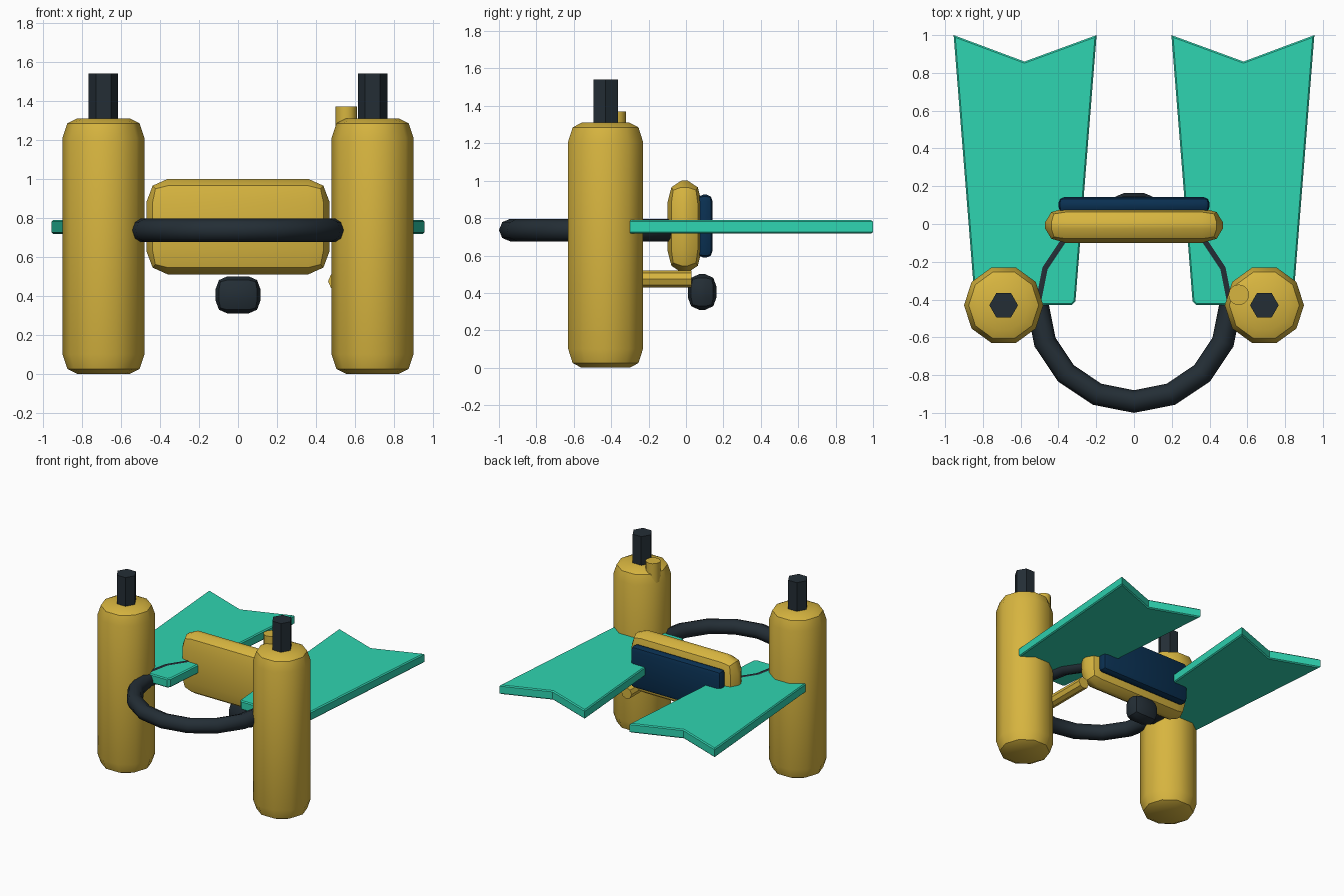
import bpy, bmesh
from math import cos, sin, pi, radians
from mathutils import Matrix

default = bpy.data.objects.get("Cube")
if default:
    bpy.data.objects.remove(default, do_unlink=True)


def material(name, rgb):
    m = bpy.data.materials.new(name)
    m.use_nodes = True
    m.diffuse_color = (*rgb, 1)
    m.node_tree.nodes["Principled BSDF"].inputs["Base Color"].default_value = (*rgb, 1)
    return m


yellow = material("golden yellow", (0.68, 0.46, 0.05))
rubber = material("dark rubber", (0.017, 0.027, 0.036))
teal = material("teal", (0.028, 0.66, 0.44))
glass = material("deep blue glass", (0.003, 0.03, 0.085))


def finish(bm, name, mat, angle=40):
    """Turn a bmesh into a shaded object."""
    bmesh.ops.recalc_face_normals(bm, faces=bm.faces)
    mesh = bpy.data.meshes.new(name)
    bm.to_mesh(mesh)
    bm.free()
    ob = bpy.data.objects.new(name, mesh)
    bpy.context.collection.objects.link(ob)
    mesh.materials.append(mat)
    bpy.ops.object.select_all(action='DESELECT')
    ob.select_set(True)
    bpy.context.view_layer.objects.active = ob
    bpy.ops.object.shade_smooth_by_angle(angle=radians(angle))
    return ob


def lathe(name, mat, profile, sides, place):
    """Turned solid from (radius, height) pairs, capped at both ends."""
    bm = bmesh.new()
    rings = [[bm.verts.new((r * cos(2 * pi * i / sides), r * sin(2 * pi * i / sides), z))
              for i in range(sides)] for r, z in profile]
    for low, high in zip(rings, rings[1:]):
        for i in range(sides):
            j = (i + 1) % sides
            bm.faces.new((low[i], low[j], high[j], high[i]))
    bm.faces.new(rings[0])
    bm.faces.new(rings[-1])
    bm.transform(place)
    return finish(bm, name, mat)


def rounded_box(name, mat, low, high, radii):
    """Box whose edges are rounded by a separate radius along each axis."""
    size = [(b - a) / r for a, b, r in zip(low, high, radii)]
    centre = [(a + b) / 2 for a, b in zip(low, high)]
    bm = bmesh.new()
    bmesh.ops.create_cube(bm, size=1, matrix=Matrix.Diagonal((*size, 1)))
    bmesh.ops.bevel(bm, geom=bm.edges[:], offset=1, offset_type='OFFSET',
                    segments=2, profile=0.5, affect='EDGES')
    bm.transform(Matrix.Translation(centre) @ Matrix.Diagonal((*radii, 1)))
    return finish(bm, name, mat)


def fin(name, side):
    """Flat swim fin with a notched tip."""
    outline = [(0.33, -0.43), (0.825, -0.43), (0.843, -0.41), (0.955, 1.0),
               (0.58, 0.86), (0.198, 1.0), (0.31, -0.41)]
    bm = bmesh.new()
    base = bm.faces.new([bm.verts.new((side * x, y, 0.717)) for x, y in outline])
    top = bmesh.ops.extrude_face_region(bm, geom=[base])
    bmesh.ops.translate(bm, vec=(0, 0, 0.073),
                        verts=[v for v in top["geom"] if isinstance(v, bmesh.types.BMVert)])
    rims = [e for e in bm.edges if abs(e.verts[0].co.z - e.verts[1].co.z) < 0.01]
    bmesh.ops.recalc_face_normals(bm, faces=bm.faces)
    bmesh.ops.bevel(bm, geom=rims, offset=0.008, segments=1, affect='EDGES')
    return finish(bm, name, teal, 30)


# Tanks, valves and fins, one set on each side
tank_profile = [(0.135, 0), (0.185, 0.025), (0.21, 0.1),
                (0.21, 1.21), (0.185, 1.285), (0.135, 1.31)]
for label, side in (("left", 1), ("right", -1)):
    spot = Matrix.Translation((side * 0.69, -0.43, 0))
    lathe(label + "_tank", yellow, tank_profile, 10, spot)
    lathe(label + "_valve", rubber, [(0.076, 1.2), (0.076, 1.54)], 6, spot)
    fin(label + "_fin", side)

# Mask frame and lens
rounded_box("mask_frame", yellow, (-0.47, -0.1, 0.51), (0.47, 0.085, 1.0), (0.11, 0.075, 0.12))
rounded_box("mask_lens", glass, (-0.4, 0.06, 0.59), (0.4, 0.142, 0.925), (0.03, 0.03, 0.035))

# Mouthpiece
rounded_box("mouthpiece", rubber, (-0.115, 0.01, 0.31), (0.115, 0.163, 0.5), (0.06, 0.06, 0.065))

# Strap ring
bpy.ops.mesh.primitive_torus_add(location=(0, -0.43, 0.736), major_segments=16, minor_segments=8,
                                 major_radius=0.51, minor_radius=0.06)
strap = bpy.context.object
strap.name = "strap_ring"
strap.data.materials.append(rubber)
bpy.ops.object.shade_smooth_by_angle(angle=radians(50))

# Snorkel: upright tube and lower tube
lathe("snorkel_tube", yellow, [(0.055, 0.475), (0.055, 1.37)], 12,
      Matrix.Translation((0.555, -0.375, 0)))
lathe("snorkel_lower_tube", yellow, [(0.046, 0), (0.046, 0.43)], 8,
      Matrix.Translation((0.508, -0.4, 0.475)) @ Matrix.Rotation(-pi / 2, 4, 'X'))
